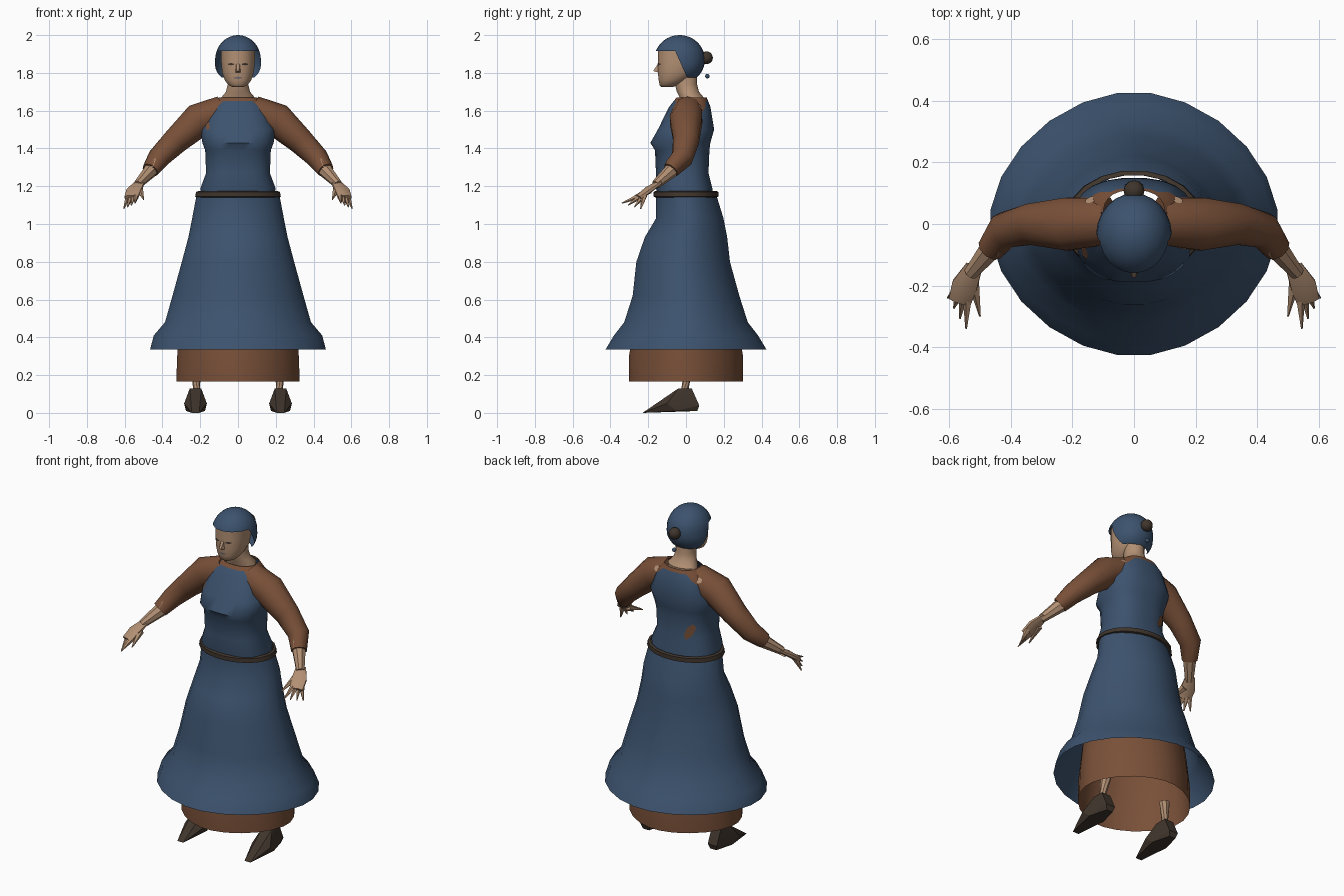
import bpy, bmesh, math
from mathutils import Vector
from mathutils.bvhtree import BVHTree

if "Cube" in bpy.data.objects:
    bpy.data.objects.remove(bpy.data.objects["Cube"], do_unlink=True)


def material(name, rgb):
    m = bpy.data.materials.new(name)
    m.use_nodes = True
    m.diffuse_color = (*rgb, 1)
    m.node_tree.nodes["Principled BSDF"].inputs["Base Color"].default_value = (*rgb, 1)
    return m


BLUE = material("blue cloth", (0.045, 0.085, 0.155))
BROWN = material("brown cloth", (0.19, 0.08, 0.04))
SKIN = material("skin", (0.45, 0.28, 0.175))
DARK = material("dark leather", (0.05, 0.035, 0.025))
LIPS = material("muted lips", (0.18, 0.15, 0.16))


def finish(name, bm, materials, mirror=False, angle=40):
    bmesh.ops.recalc_face_normals(bm, faces=bm.faces)
    mesh = bpy.data.meshes.new(name)
    bm.to_mesh(mesh)
    bm.free()
    part = bpy.data.objects.new(name, mesh)
    bpy.context.collection.objects.link(part)
    for m in materials:
        mesh.materials.append(m)
    bpy.ops.object.select_all(action="DESELECT")
    part.select_set(True)
    bpy.context.view_layer.objects.active = part
    bpy.ops.object.shade_smooth_by_angle(angle=math.radians(angle))
    if mirror:
        part.modifiers.new("Mirror", "MIRROR").use_mirror_merge = False
    return part


def circle(sides):
    turns = [math.tau * (i + 0.5) / sides for i in range(sides)]
    return [(math.cos(t), math.sin(t)) for t in turns]


def bridge(bm, rings, caps):
    loops = [[bm.verts.new(point) for point in ring] for ring in rings]
    sides = len(loops[0])
    for low, high in zip(loops, loops[1:]):
        for i in range(sides):
            j = (i + 1) % sides
            bm.faces.new((low[i], low[j], high[j], high[i]))
    if caps:
        bm.faces.new(loops[0])
        bm.faces.new(loops[-1])


def loft(rows, sides=20, power=2.0, caps=False):
    """Stack of level rings: height, half width, half depth, optional y shift."""
    def square(v):
        return math.copysign(abs(v) ** (2 / power), v)
    bm = bmesh.new()
    rings = []
    for z, width, depth, *shift in rows:
        rings.append([(width * square(c), sum(shift) + depth * square(s), z)
                      for c, s in circle(sides)])
    bridge(bm, rings, caps)
    return bm


def limb(bm, rows, sides=8, flat=1.0):
    """Tube along a path of (x, y, z, radius); flat thins its height."""
    points = [Vector(row[:3]) for row in rows]
    last = len(points) - 1
    rings = []
    for k, point in enumerate(points):
        along = (points[min(k + 1, last)] - points[max(k - 1, 0)]).normalized()
        across = along.cross(Vector((0, 0, 1))).normalized()
        up = across.cross(along) * flat
        radius = rows[k][-1]
        rings.append([point + (across * c + up * s) * radius for c, s in circle(sides)])
    bridge(bm, rings, True)
    return bm


def wedge(rows, middle):
    """Convex solid from point pairs: y, z, half width about the middle x."""
    bm = bmesh.new()
    for y, z, width in rows:
        for side in (-width, width):
            bm.verts.new((middle + side, y, z))
    bmesh.ops.convex_hull(bm, input=bm.verts)
    return bm


def ball(radius, centre, scale=(1, 1, 1), segments=12):
    bm = bmesh.new()
    bmesh.ops.create_uvsphere(bm, u_segments=segments, v_segments=segments, radius=radius)
    bmesh.ops.scale(bm, verts=bm.verts, vec=scale)
    bmesh.ops.translate(bm, verts=bm.verts, vec=centre)
    return bm


def cut(bm, point, normal):
    bmesh.ops.bisect_plane(bm, geom=bm.verts[:] + bm.edges[:] + bm.faces[:],
                           plane_co=point, plane_no=normal)


def patch(name, target, centre, size, mat, side=-1, lean=0.0, mirror=False):
    """Thin six-sided plate laid on a surface, from the front or the back."""
    tree = BVHTree.FromPolygons([v.co for v in target.data.vertices],
                                [face.vertices for face in target.data.polygons])
    bm = bmesh.new()
    verts = []
    for c, s in circle(6):
        dx, dz = c * size[0], s * size[1]
        start = Vector((centre[0] + dx + lean * dz, side, centre[1] + dz))
        hit = tree.ray_cast(start, Vector((0, -side, 0)))[0]
        verts.append(bm.verts.new(hit + Vector((0, side * 0.004, 0))))
    bm.faces.new(verts)
    finish(name, bm, [mat], mirror)


# Skirts, both open at the hem
finish("overskirt", loft([
    (0.335, 0.47, 0.43), (0.41, 0.45, 0.385), (0.48, 0.39, 0.33), (0.62, 0.35, 0.285),
    (0.8, 0.3, 0.25, -0.015), (0.93, 0.265, 0.22), (1.03, 0.245, 0.18, 0.02),
    (1.16, 0.22, 0.16)], 24, 1.85), [BLUE])
finish("underskirt", loft([
    (0.165, 0.33, 0.305), (0.3, 0.325, 0.305), (0.5, 0.31, 0.27), (0.85, 0.25, 0.2)],
    24, 1.8), [BROWN])

# Belt
finish("belt", loft([
    (1.14, 0.21, 0.16), (1.145, 0.23, 0.175), (1.17, 0.225, 0.175), (1.175, 0.21, 0.16)]), [DARK])

# Bodice with raglan shoulders and a narrow neckline band
bm = loft([
    (1.1, 0.19, 0.14), (1.19, 0.2, 0.15, -0.01), (1.27, 0.17, 0.14, -0.02),
    (1.39, 0.175, 0.145, -0.02), (1.43, 0.19, 0.16, -0.03), (1.5, 0.2, 0.15),
    (1.62, 0.15, 0.11, 0.02), (1.67, 0.1, 0.08, 0.03)], 24, 2.5)
NECKLINE = 1.65
for side in (-1, 1):
    cut(bm, (side * 0.2, 0, 1.54), (side * 0.9, 0, 1))
cut(bm, (0, 0, NECKLINE), (0, 0, 1))
for face in bm.faces:
    c = face.calc_center_median()
    face.material_index = int(c.z > NECKLINE or 0.9 * abs(c.x) + c.z > 1.72)
bodice = finish("bodice", bm, [BLUE, BROWN], angle=60)
patch("back_patch", bodice, (-0.1, 1.31), (0.025, 0.05), BROWN, side=1, lean=-0.4)
patch("chest_patch", bodice, (-0.16, 1.52), (0.01, 0.025), BROWN)

# Arms, with skin showing through at the shoulder blade and cuff
sleeves = finish("sleeves", limb(bmesh.new(), [
    (0.08, 0.01, 1.6, 0.08), (0.21, 0, 1.55, 0.09), (0.33, 0, 1.44, 0.07),
    (0.42, -0.02, 1.35, 0.06), (0.465, -0.08, 1.285, 0.045)], 10), [BROWN], mirror=True)
patch("shoulder_skin", sleeves, (0.14, 1.62), (0.02, 0.015), SKIN, side=1, mirror=True)
patch("cuff_skin", sleeves, (0.45, 1.32), (0.008, 0.03), SKIN, lean=-0.4, mirror=True)
finish("forearms", limb(bmesh.new(), [
    (0.42, -0.02, 1.34, 0.04), (0.465, -0.08, 1.28, 0.038), (0.53, -0.16, 1.21, 0.024)]),
    [SKIN], mirror=True)

# Hands: flat palm, thumb and a fan of four pointed fingers
bm = limb(bmesh.new(), [
    (0.52, -0.14, 1.22, 0.03), (0.55, -0.2, 1.18, 0.045), (0.565, -0.25, 1.14, 0.04)], flat=0.4)
limb(bm, [(0.52, -0.19, 1.18, 0.02), (0.5, -0.3, 1.13, 0.003)], sides=5)
for k in range(4):
    root = Vector((0.54, -0.24, 1.15)).lerp((0.58, -0.22, 1.15), k / 3)
    tip = Vector((0.545, -0.34, 1.11)).lerp((0.605, -0.24, 1.08), k / 3)
    limb(bm, [(*root, 0.016), (*tip, 0.003)], sides=5)
finish("hands", bm, [SKIN], mirror=True)

# Ankles and pointed shoes
finish("ankles", limb(bmesh.new(), [
    (0.22, -0.01, 0.1, 0.02), (0.22, 0, 0.16, 0.02), (0.21, 0.01, 0.25, 0.03)]),
    [SKIN], mirror=True)
finish("shoes", wedge([
    (-0.23, 0, 0.02), (-0.1, 0.05, 0.06), (-0.05, 0.01, 0.05), (-0.04, 0.13, 0.03),
    (0.03, 0.13, 0.03), (0.07, 0.04, 0.03), (0.06, 0.01, 0.02)], 0.225),
    [DARK], mirror=True, angle=20)

# Neck and head
finish("neck", loft([
    (1.64, 0.09, 0.06, 0.03), (1.67, 0.09, 0.065, 0.03), (1.7, 0.065, 0.06, 0.01),
    (1.74, 0.055, 0.06), (1.8, 0.055, 0.06)], 16), [SKIN])
head = finish("head", loft([
    (1.725, 0.03, 0.03, -0.1), (1.735, 0.05, 0.05, -0.09), (1.76, 0.07, 0.075, -0.07),
    (1.8, 0.085, 0.1, -0.05), (1.86, 0.09, 0.11, -0.04), (1.93, 0.09, 0.11, -0.04)],
    20, 2.2, caps=True), [SKIN], angle=60)
finish("nose", wedge([(-0.14, 1.86, 0.01), (-0.14, 1.8, 0.017), (-0.174, 1.81, 0.006)], 0), [SKIN])
patch("eyes", head, (0.037, 1.846), (0.017, 0.006), DARK, mirror=True)
patch("mouth", head, (0, 1.774), (0.024, 0.006), LIPS)

# Headscarf: a dome flaring over the ears, face opening and underside cut away
bm = ball(0.13, (0, -0.034, 1.87), (0.93, 1.03, 1), 24)
brow, edge, slope, hem = 1.915, Vector((0, -0.05, 1.9)), Vector((0, 1, 0.45)), 1.775
cut(bm, (0, 0, brow), (0, 0, 1))
cut(bm, (0, 0, hem), (0, 0, 1))
cut(bm, edge, slope)
opening = []
for face in bm.faces:
    c = face.calc_center_median()
    if c.z < hem or (c.z < brow and (c - edge).dot(slope) < 0):
        opening.append(face)
bmesh.ops.delete(bm, geom=opening, context="FACES")
for v in bm.verts:
    v.co.x *= 1 + 1.5 * max(0, 1.87 - v.co.z)
finish("headscarf", bm, [BLUE], angle=50)

# Hair bun and scarf bead
finish("hair_bun", ball(0.034, (0, 0.108, 1.88)), [DARK])
finish("scarf_bead", ball(0.012, (0, 0.113, 1.783)), [BLUE])
